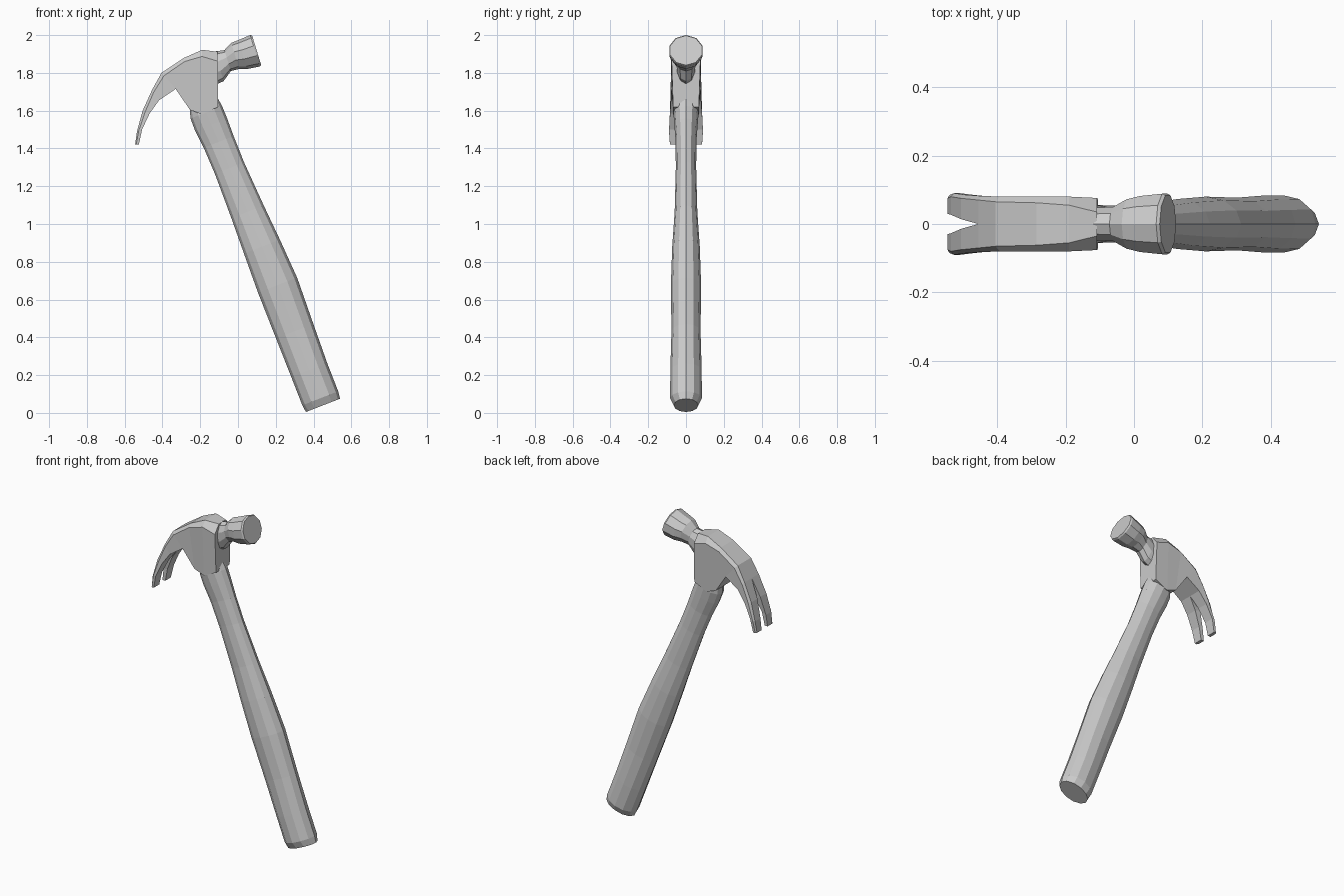
import bpy, bmesh
from math import sin, cos, pi, radians
from mathutils import Vector

if "Cube" in bpy.data.objects:
    bpy.data.objects.remove(bpy.data.objects["Cube"])


def loft(name, rings, mirror=False):
    """Skin a list of equal-length point rings and cap both ends."""
    bm = bmesh.new()
    rows = [[bm.verts.new(p) for p in ring] for ring in rings]
    n = len(rows[0])
    for a, b in zip(rows, rows[1:]):
        for i in range(n):
            j = (i + 1) % n
            bm.faces.new((a[i], a[j], b[j], b[i]))
    bm.faces.new(rows[0][::-1])
    bm.faces.new(rows[-1])
    if mirror:
        # drop faces on the centre plane, then reflect to the other side
        flat = [f for f in bm.faces if all(abs(v.co.y) < 1e-5 for v in f.verts)]
        bmesh.ops.delete(bm, geom=flat, context='FACES')
        geom = bm.verts[:] + bm.edges[:] + bm.faces[:]
        copy = bmesh.ops.duplicate(bm, geom=geom)["geom"]
        for v in copy:
            if isinstance(v, bmesh.types.BMVert):
                v.co.y *= -1
        bmesh.ops.remove_doubles(bm, verts=bm.verts, dist=1e-5)
    bmesh.ops.recalc_face_normals(bm, faces=bm.faces)
    mesh = bpy.data.meshes.new(name)
    bm.to_mesh(mesh)
    bm.free()
    obj = bpy.data.objects.new(name, mesh)
    bpy.context.collection.objects.link(obj)
    return obj


def oval(center, across, half_width, half_depth, sides=12):
    """Ring spanned by an in-plane direction and the y axis."""
    return [center + across * half_width * cos(2 * pi * k / sides)
            + Vector((0, half_depth * sin(2 * pi * k / sides), 0)) for k in range(sides)]


# Handle: leaning oval shaft (distance along axis, offset, half width, half depth)
lean = radians(21.3)
axis = Vector((-sin(lean), 0, cos(lean)))
side = Vector((cos(lean), 0, sin(lean)))
base = Vector((0.45, 0, 0.04))
shaft = [(0.0, 0, 0.097, 0.065), (0.04, 0, 0.102, 0.084), (0.2, 0, 0.102, 0.083),
         (0.42, 0.003, 0.106, 0.077), (0.68, 0.007, 0.111, 0.08), (0.9, 0.004, 0.102, 0.073),
         (1.1, 0, 0.092, 0.06), (1.35, -0.005, 0.083, 0.054), (1.5, -0.008, 0.085, 0.055),
         (1.6, -0.012, 0.091, 0.062), (1.67, -0.012, 0.09, 0.067), (1.8, 0, 0.06, 0.05)]
loft("handle", [oval(base + axis * s + side * o, side, w, d) for s, o, w, d in shaft])

# Claw and cheeks: half sections (outer x, z, inner x, z, slot, crown, width, lower width, chamfer)
sections = [(-0.545, 1.42, -0.525, 1.42, 0.03, 0.075, 0.085, 0.085, 0.006),
            (-0.535, 1.49, -0.508, 1.50, 0.027, 0.08, 0.09, 0.09, 0.01),
            (-0.505, 1.60, -0.468, 1.585, 0.014, 0.075, 0.085, 0.085, 0.015),
            (-0.455, 1.71, -0.418, 1.655, 0.0, 0.07, 0.082, 0.08, 0.015),
            (-0.405, 1.80, -0.330, 1.715, 0.0, 0.065, 0.08, 0.078, 0.02),
            (-0.285, 1.88, -0.255, 1.605, 0.0, 0.062, 0.08, 0.068, 0.02),
            (-0.190, 1.922, -0.190, 1.58, 0.0, 0.055, 0.08, 0.068, 0.035),
            (-0.108, 1.912, -0.105, 1.62, 0.0, 0.035, 0.076, 0.068, 0.05)]
rings = []
for ox, oz, ix, iz, slot, crown, width, low, chamfer in sections:
    outer, inner = Vector((ox, 0, oz)), Vector((ix, 0, iz))
    edge = outer + (inner - outer).normalized() * chamfer
    pts = [(outer, slot), (outer, crown), (edge, width), (inner, low), (inner, slot)]
    rings.append([p + Vector((0, y, 0)) for p, y in pts])
loft("claw_and_cheeks", rings, mirror=True)

# Striker: neck flaring into a round poll (x, z, half height, half depth)
tilt = radians(17)
up = Vector((-sin(tilt), 0, cos(tilt)))
poll = [(-0.17, 1.81, 0.09, 0.05), (-0.10, 1.835, 0.082, 0.05), (-0.055, 1.865, 0.058, 0.053),
        (-0.015, 1.89, 0.072, 0.076), (0.025, 1.897, 0.08, 0.086), (0.09, 1.917, 0.087, 0.093),
        (0.099, 1.919, 0.082, 0.088)]
loft("striker", [oval(Vector((x, 0, z)), up, h, d, 10) for x, z, h, d in poll])
